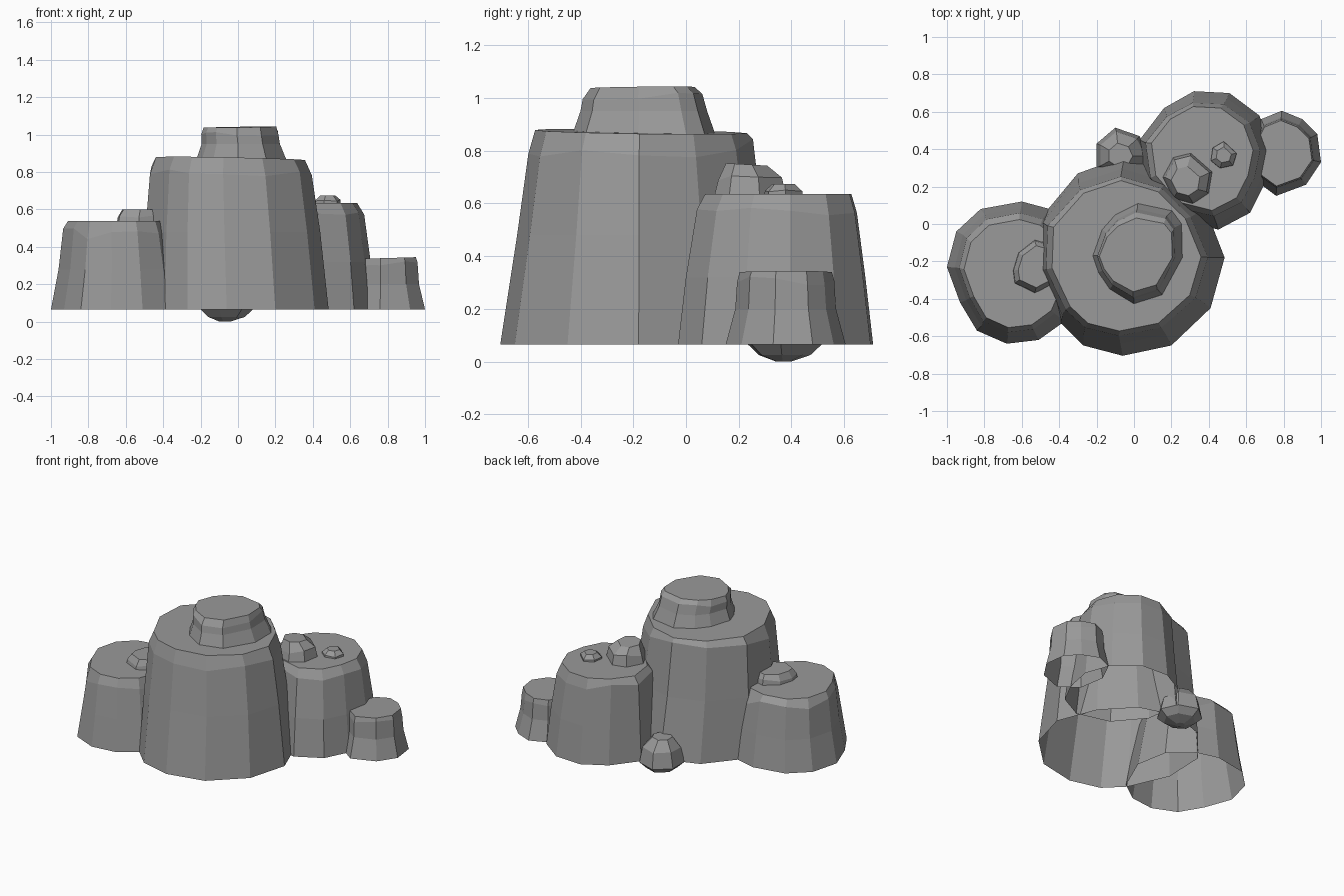
import bpy, bmesh, random

random.seed(4)
stone = bpy.data.materials.new("grey stone")
stone.diffuse_color = (0.32, 0.32, 0.32, 1)


def rock(name, outline, rings, tilt=(0, 0), rough=0.0, closed=False):
    """Loft a base outline up through rings of (z, x scale, y scale, centre x, centre y)."""
    n = len(outline)
    cx = (min(p[0] for p in outline) + max(p[0] for p in outline)) / 2
    cy = (min(p[1] for p in outline) + max(p[1] for p in outline)) / 2
    bm = bmesh.new()
    loops = []
    for i, (z, sx, sy, x, y) in enumerate(rings):
        loop = []
        for px, py in outline:
            dx, dy = (px - cx) * sx, (py - cy) * sy
            h = z
            if i == len(rings) - 1:          # flat, slightly tilted summit
                h += dx * tilt[0] + dy * tilt[1]
            elif i == len(rings) - 2:        # uneven chipped shoulder
                h += random.uniform(-rough, rough * .6)
            loop.append(bm.verts.new((x + dx, y + dy, h)))
        loops.append(loop)
    for a, b in zip(loops, loops[1:]):
        for i in range(n):
            j = (i + 1) % n
            bm.faces.new((a[i], a[j], b[j], b[i]))
    bm.faces.new(loops[-1])
    if closed:
        bm.faces.new(loops[0][::-1])
    mesh = bpy.data.meshes.new(name)
    bm.normal_update()
    bm.to_mesh(mesh)
    bm.free()
    mesh.materials.append(stone)
    ob = bpy.data.objects.new(name, mesh)
    bpy.context.collection.objects.link(ob)
    return ob


# tall central boulder, open underneath
rock("main_boulder",
     [(-.06, -.705), (.20, -.65), (.41, -.45), (.485, -.18), (.38, .09), (.20, .28),
      (-.05, .36), (-.30, .27), (-.50, .03), (-.51, -.26), (-.39, -.53), (-.27, -.65)],
     [(.065, 1, 1, -.013, -.172), (.48, .94, .88, -.028, -.172), (.82, .87, .80, -.038, -.172),
      (.872, .80, .755, -.04, -.170)], tilt=(-.02, -.015), rough=.05)

# block on the summit
rock("summit_block",
     [(0, -.43), (.15, -.38), (.255, -.18), (.25, 0), (.20, .07), (.02, .11),
      (-.10, .05), (-.17, -.03), (-.22, -.17), (-.19, -.26), (-.13, -.35)],
     [(.85, 1.04, 1.02, .018, -.16), (.95, .88, .89, .015, -.16), (1.01, .87, .84, .01, -.165),
      (1.04, .82, .73, .01, -.165)], tilt=(.015, .01), rough=.02)

# left boulder
rock("left_boulder",
     [(-1, -.23), (-.93, -.42), (-.84, -.57), (-.68, -.64), (-.51, -.62), (-.37, -.52),
      (-.26, -.27), (-.30, -.05), (-.45, .08), (-.60, .12), (-.82, .08), (-.95, -.04)],
     [(.065, 1, 1, -.63, -.26), (.28, .89, .92, -.63, -.26), (.48, .81, .84, -.635, -.26),
      (.538, .74, .76, -.635, -.265)], rough=.045)

# back right boulder
rock("back_boulder",
     [(.32, .71), (.16, .62), (.03, .45), (.06, .22), (.22, .03), (.45, -.03),
      (.62, .06), (.70, .22), (.735, .40), (.67, .58), (.51, .70)],
     [(.065, 1, 1, .383, .34), (.32, .94, .92, .378, .34), (.585, .87, .82, .368, .345),
      (.635, .77, .75, .365, .35)], rough=.04)

# low boulder at the far right
rock("low_boulder",
     [(1, .33), (.98, .48), (.90, .56), (.79, .605), (.68, .56), (.61, .42),
      (.64, .24), (.76, .15), (.92, .21)],
     [(.065, 1, 1, .805, .378), (.20, .86, .84, .80, .378), (.31, .83, .81, .798, .378),
      (.34, .79, .77, .797, .378)], tilt=(.03, 0), rough=.02)

# small stones resting on the boulders
rock("left_ledge_stone",
     [(-.65, -.25), (-.64, -.32), (-.53, -.375), (-.43, -.32), (-.39, -.21),
      (-.43, -.11), (-.53, -.08), (-.62, -.15)],
     [(.51, 1, 1, -.52, -.228), (.57, .95, .92, -.52, -.228), (.60, .8, .76, -.515, -.228)],
     rough=.02)
rock("back_ledge_stone",
     [(.30, .385), (.20, .36), (.14, .25), (.20, .13), (.31, .10), (.40, .16), (.42, .28)],
     [(.60, 1, 1, .285, .243), (.70, .85, .85, .285, .243), (.748, .55, .55, .275, .23)],
     tilt=(0, -.06), rough=.02)
rock("back_pebble",
     [(.48, .445), (.42, .41), (.41, .34), (.46, .30), (.53, .315), (.55, .38)],
     [(.62, 1, 1, .48, .37), (.65, .98, .98, .48, .37), (.674, .58, .58, .48, .37)], rough=.006)

# loose rounded stone at the back, closed underneath
rock("ground_pebble",
     [(-.10, .515), (-.20, .43), (-.20, .30), (-.10, .235), (.02, .25), (.08, .36), (.03, .47)],
     [(.0, .2, .2, -.07, .37), (.025, .7, .7, -.062, .374), (.065, 1, 1, -.06, .375),
      (.16, .85, .85, -.06, .375), (.235, .45, .45, -.07, .37)], rough=.02, closed=True)
